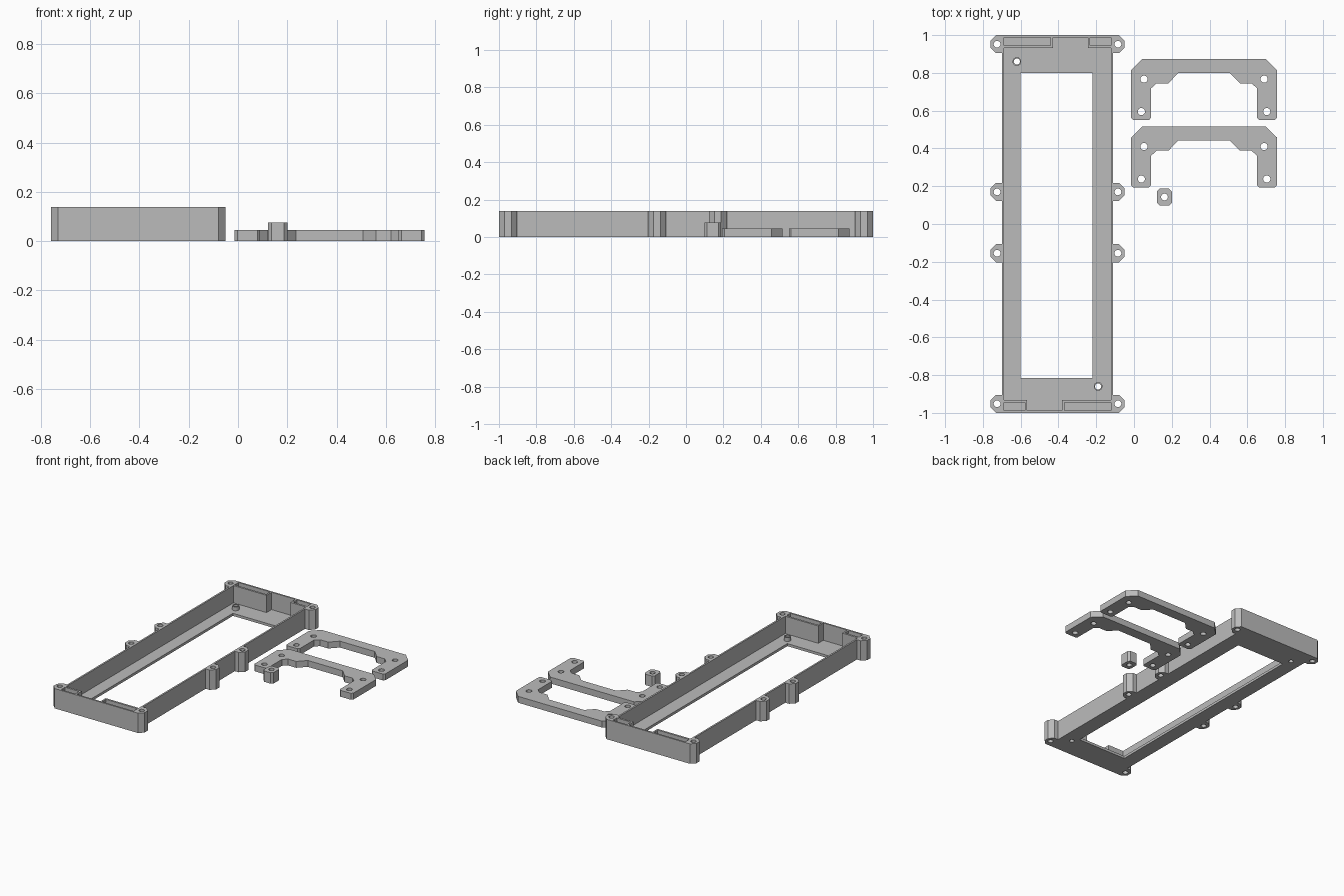
import bpy, bmesh
from math import cos, sin, tau

if "Cube" in bpy.data.objects:
    bpy.data.objects.remove(bpy.data.objects["Cube"], do_unlink=True)

grey = bpy.data.materials.new("plain grey")
grey.use_nodes = True
grey.diffuse_color = (0.5, 0.5, 0.5, 1)
grey.node_tree.nodes["Principled BSDF"].inputs["Base Color"].default_value = (0.5, 0.5, 0.5, 1)


def circle(x, y, r, n=20):
    return [(x + r * cos(tau * i / n), y + r * sin(tau * i / n)) for i in range(n)]


def rect(x0, y0, x1, y1, c=0.0):
    if not c:
        return [(x0, y0), (x1, y0), (x1, y1), (x0, y1)]
    return [(x0 + c, y0), (x1 - c, y0), (x1, y0 + c), (x1, y1 - c),
            (x1 - c, y1), (x0 + c, y1), (x0, y1 - c), (x0, y0 + c)]


def prism(name, loops, z0, z1):
    """Extrude a flat outline (first loop) with holes (other loops)."""
    cu = bpy.data.curves.new(name, "CURVE")
    cu.dimensions = "2D"
    cu.fill_mode = "BOTH"
    cu.extrude = (z1 - z0) / 2
    for loop in loops:
        sp = cu.splines.new("POLY")
        sp.points.add(len(loop) - 1)
        for p, (x, y) in zip(sp.points, loop):
            p.co = (x, y, 0, 1)
        sp.use_cyclic_u = True
    tmp = bpy.data.objects.new(name + "_outline", cu)
    bpy.context.collection.objects.link(tmp)
    bpy.context.view_layer.update()
    deps = bpy.context.evaluated_depsgraph_get()
    me = bpy.data.meshes.new_from_object(tmp.evaluated_get(deps))
    bpy.data.objects.remove(tmp, do_unlink=True)
    bm = bmesh.new()
    bm.from_mesh(me)
    bmesh.ops.remove_doubles(bm, verts=bm.verts, dist=1e-5)
    bmesh.ops.recalc_face_normals(bm, faces=bm.faces)
    bmesh.ops.translate(bm, verts=bm.verts, vec=(0, 0, (z0 + z1) / 2))
    bm.to_mesh(me)
    bm.free()
    me.materials.clear()
    me.materials.append(grey)
    for p in me.polygons:
        p.use_smooth = False
        p.material_index = 0
    ob = bpy.data.objects.new(name, me)
    bpy.context.collection.objects.link(ob)
    return ob


# Tray walls: one outline with screw lugs down both long sides
HEIGHT, FLOOR = 0.14, 0.018
LEFT, RIGHT, MID = -0.70, -0.11, -0.405
LUGS = (-0.952, -0.155, 0.17, 0.952)


def lug(wall, y, side):
    prof = [(0, -0.048), (0.03, -0.048), (0.06, -0.018),
            (0.06, 0.018), (0.03, 0.048), (0, 0.048)]
    return [(wall + side * px, y + side * py) for px, py in prof]


def turned(pts):
    return [(2 * MID - x, -y) for x, y in pts]


outline = [p for y in LUGS for p in lug(RIGHT, y, 1)]
outline += [p for y in reversed(LUGS) for p in lug(LEFT, y, -1)]
lug_holes = [circle(x, y, 0.018) for y in LUGS for x in (LEFT - 0.025, RIGHT + 0.025)]

# Cavity with a recess between the pocket dividers at each end
end = [(RIGHT - 0.012, 0.932), (-0.244, 0.932), (-0.244, 0.988),
       (-0.43, 0.988), (-0.43, 0.932), (LEFT + 0.012, 0.932)]
cavity = end + turned(end)
pockets = [rect(LEFT + 0.012, 0.946, -0.441, 0.988),
           rect(-0.232, 0.946, RIGHT - 0.012, 0.988)]
pockets += [turned(p) for p in pockets]
tray = prism("tray", [outline, cavity] + pockets + lug_holes, 0, HEIGHT)

# Floor plate with the long opening, joined into the walls
posts = [(-0.62, 0.86), (-0.19, -0.86)]
floor = prism("tray_floor",
              [rect(LEFT + 0.006, -0.994, RIGHT - 0.006, 0.994),
               rect(-0.60, -0.815, -0.22, 0.80)]
              + [circle(x, y, 0.016) for x, y in posts], 0, FLOOR)
mod = tray.modifiers.new("join_floor", "BOOLEAN")
mod.operation, mod.solver, mod.object = "UNION", "EXACT", floor
bpy.context.view_layer.update()
joined = bpy.data.meshes.new_from_object(
    tray.evaluated_get(bpy.context.evaluated_depsgraph_get()))
tray.modifiers.clear()
tray.data = joined
bpy.data.objects.remove(floor, do_unlink=True)

# Hollow locating posts on the floor
for name, (x, y) in zip(("back_post", "front_post"), posts):
    prism(name, [circle(x, y, 0.023), circle(x, y, 0.016)], FLOOR, 0.045)

# Two flat brackets, mirrored about their own centre line
CENTRE = 0.371
half = [(0.276, 0.55), (0.281, 0.718), (0.251, 0.745), (0.189, 0.745), (0.136, 0.80)]
half = [(0.292, 0.55)] + [(0.281, 0.562)] + half[1:]
outer = [(0.328, 0.873), (0.386, 0.815), (0.386, 0.562), (0.374, 0.55)]
side = outer + half


def bracket(name, dy):
    right = [(CENTRE + x, y + dy) for x, y in side]
    left = [(CENTRE - x, y + dy) for x, y in reversed(side)]
    holes = [circle(CENTRE + s * x, y + dy, 0.019)
             for s in (-1, 1) for x, y in ((0.318, 0.767), (0.332, 0.595))]
    return prism(name, [right + left] + holes, 0, 0.045)


bracket("back_bracket", 0)
bracket("front_bracket", -0.357)

# Small square spacer
prism("spacer", [rect(0.122, 0.098, 0.20, 0.187, 0.014), circle(0.161, 0.143, 0.018)], 0, 0.077)
